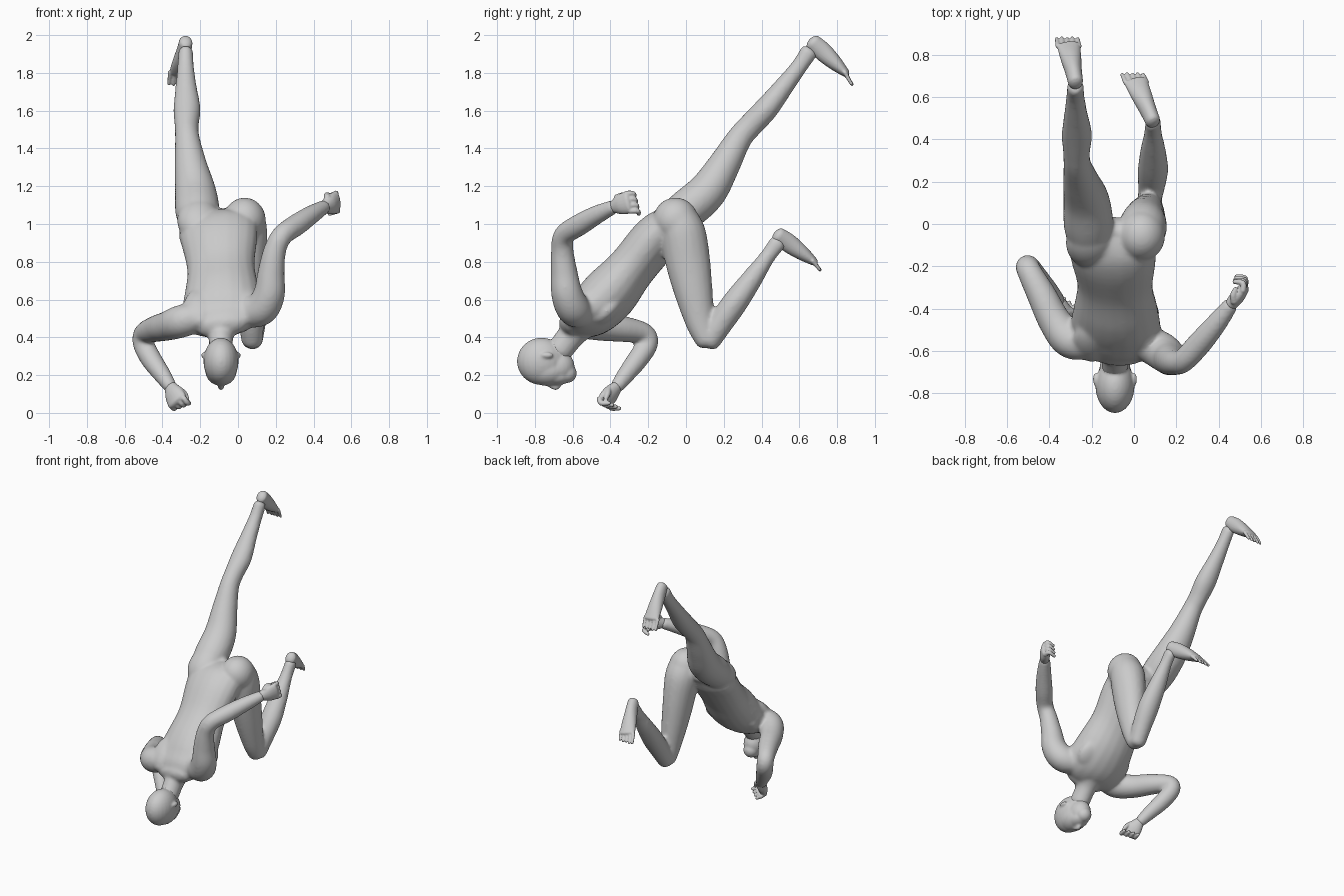
import bpy, bmesh, math
from mathutils import Vector, Matrix

X = Vector((1, 0, 0))
SIDES = 20
bm = bmesh.new()


def catmull(p, i, f):
    a, b, c, d = (p[max(0, min(len(p) - 1, i + k))] for k in (-1, 0, 1, 2))
    return [0.5 * (2 * q + (r - o) * f + (2 * o - 5 * q + 4 * r - s) * f * f
                   + (3 * q - o - 3 * r + s) * f ** 3) for o, q, r, s in zip(a, b, c, d)]


def loft(stations, hint=X, dome=0.7, steps=5):
    """Smooth closed tube through stations (x, y, z, half width, half depth)."""
    st = [s if len(s) == 5 else s + (s[3],) for s in stations]
    pts = [catmull(st, i, k / steps) for i in range(len(st) - 1) for k in range(steps)] + [list(st[-1])]
    cs = [Vector(p[:3]) for p in pts]
    rings = []
    for i, p in enumerate(pts):
        t = (cs[min(i + 1, len(cs) - 1)] - cs[max(i - 1, 0)]).normalized()
        rings.append((cs[i], t, p[3], p[4]))

    def cap(r, sign):
        c, t, a, b = r
        h = min(a, b) * dome
        return [(c + t * sign * h * math.sin(g), t, a * math.cos(g), b * math.cos(g)) for g in (0.5, 1.0, 1.4)]
    rings = cap(rings[0], -1)[::-1] + rings + cap(rings[-1], 1)
    loops = []
    for c, t, a, b in rings:
        s = (hint - t * hint.dot(t)).normalized()
        u = t.cross(s)
        loops.append([bm.verts.new(c + s * a * math.cos(g) + u * b * math.sin(g))
                      for g in (2 * math.pi * k / SIDES for k in range(SIDES))])
    for l, m in zip(loops, loops[1:]):
        for k in range(SIDES):
            n = (k + 1) % SIDES
            bm.faces.new((l[k], l[n], m[n], m[k]))
    bm.faces.new(loops[0][::-1])
    bm.faces.new(loops[-1])


def ball(c, r, tilt=0):
    m = Matrix.Translation(c) @ Matrix.Rotation(tilt, 4, 'X') @ Matrix.Diagonal((*r, 1))
    bmesh.ops.create_uvsphere(bm, u_segments=24, v_segments=16, radius=1, matrix=m)


def finish(name, voxel, iterations):
    """Fuse everything built so far into one smooth object."""
    mesh = bpy.data.meshes.new(name)
    bmesh.ops.recalc_face_normals(bm, faces=bm.faces)
    bm.to_mesh(mesh)
    bm.clear()
    ob = bpy.data.objects.new(name, mesh)
    bpy.context.collection.objects.link(ob)
    rm = ob.modifiers.new("fuse", 'REMESH')
    rm.mode = 'VOXEL'
    rm.voxel_size = voxel
    rm.use_smooth_shade = True
    sm = ob.modifiers.new("soften", 'SMOOTH')
    sm.factor = .5
    sm.iterations = iterations


# torso, pelvis to shoulders
loft([(-.10, -.02, 1.02, .13, .07), (-.105, -.09, .975, .205, .115), (-.098, -.17, .91, .203, .127),
      (-.09, -.29, .765, .18, .127), (-.085, -.40, .635, .20, .147), (-.085, -.49, .545, .215, .137),
      (-.085, -.57, .49, .20, .105), (-.085, -.615, .46, .14, .07)], Vector((1, -.1, .12)))
for x, z in ((-.18, .525), (.01, .54)):
    ball((x, -.42, z), (.11, .11, .055), .75)          # chest muscles
for x, z in ((-.20, .555), (.03, .57)):
    ball((x, -.555, z), (.09, .13, .06), .85)          # shoulder blades
ball((.035, -.055, 1.02), (.113, .12, .12))            # buttocks
ball((-.21, -.09, 1.02), (.113, .14, .09), .8)
loft([(-.085, -.53, .50, .13, .10), (-.09, -.60, .42, .070, .075), (-.09, -.67, .33, .064, .07)])  # neck

# bent leg
loft([(.035, -.04, 1.035, .107, .10), (.042, -.015, .95, .114, .12), (.05, .01, .80, .102, .119),
      (.06, .04, .64, .087, .102), (.07, .075, .48, .068, .078), (.075, .11, .385, .058, .062)])
loft([(.075, .125, .38, .056, .058), (.083, .18, .47, .064, .066), (.09, .26, .585, .072, .068),
      (.09, .35, .71, .060, .056), (.09, .43, .825, .042, .042), (.09, .485, .90, .038, .046)])
# straight leg
loft([(-.215, -.11, .99, .09, .09), (-.215, -.01, 1.065, .117, .107), (-.225, .11, 1.17, .110, .104),
      (-.25, .20, 1.31, .087, .086), (-.268, .28, 1.45, .066, .068), (-.272, .34, 1.52, .064, .065),
      (-.27, .425, 1.61, .072, .064), (-.275, .52, 1.73, .056, .052), (-.277, .60, 1.835, .044, .044),
      (-.277, .65, 1.91, .040, .048)])
# raised arm
loft([(.03, -.55, .53, .08), (.12, -.595, .55, .090), (.165, -.63, .63, .084), (.175, -.645, .74, .072),
      (.195, -.655, .86, .060), (.235, -.645, .94, .056), (.31, -.565, .995, .058),
      (.39, -.47, 1.05, .050), (.455, -.385, 1.09, .038)], Vector((1, .3, 0)))
# lowered arm
loft([(-.20, -.56, .51, .077), (-.30, -.55, .485, .087), (-.375, -.46, .46, .078), (-.435, -.34, .445, .070),
      (-.495, -.225, .42, .058), (-.50, -.205, .365, .057), (-.46, -.255, .285, .056),
      (-.40, -.32, .20, .047), (-.36, -.365, .14, .037)], Vector((1, .3, 0)))
finish("body", .01, 12)

# head
ball((-.09, -.765, .273), (.093, .130, .125))
ball((-.09, -.735, .225), (.084, .115, .082))
ball((-.09, -.675, .245), (.072, .085, .085), .3)      # jaw
ball((-.09, -.63, .21), (.052, .052, .052))            # chin
ball((-.09, -.69, .195), (.064, .085, .050))           # face front
loft([(-.09, -.74, .155, .010), (-.09, -.69, .134, .015), (-.09, -.67, .155, .014)])  # nose
loft([(-.09, -.68, .32, .058, .066), (-.09, -.62, .40, .060, .066)])
for s in (-1, 1):
    ball((-.09 + s * .091, -.735, .305), (.014, .034, .016))   # ears
finish("head", .006, 14)


def foot(heel, toe, drop):
    """Foot from heel to toe, with five small toes."""
    h, t = Vector(heel), Vector(toe)
    loft([(*h.lerp(t, f), w, d) for f, w, d in
          ((.04, .036, .044), (.3, .040, .050), (.65, .050, .040), (.95, .055, .022))])
    d = (t - h).normalized()
    for k in range(5):
        a = t + X * (k - 2) * .025 - d * .02
        b = a + d * (.05 + .005 * (k % 2)) + Vector((0, 0, -drop))
        loft([(*a, .012), (*b, .009)], steps=2)


foot((.092, .48, .945), (.003, .685, .795), .02)
foot((-.275, .665, 1.968), (-.312, .855, 1.79), .03)
finish("feet", .005, 4)


def hand(wrist, knuckle, across, curl, reach, thumb):
    """Palm, four curled fingers and a thumb."""
    w, k = Vector(wrist), Vector(knuckle)
    a, c = Vector(across).normalized(), Vector(curl).normalized()
    d = (k - w).normalized()
    loft([(*w, .036, .030), (*w.lerp(k, .5), .055, .034), (*k, .060, .026)], a)
    for i in range(4):
        p = k + a * (i - 1.5) * .032
        q = p + d * reach + c * .025
        r = q + c * .04 - d * .014
        loft([(*p, .015), (*q, .014), (*r, .011)], a, steps=3)
    p = w.lerp(k, .3) + a * thumb * .04
    q = p + a * thumb * .015 + d * .03 + c * .025
    loft([(*p, .018), (*q, .016), (*(q + d * .035 + c * .012), .011)], a + c * .3, steps=3)


hand((.46, -.38, 1.093), (.52, -.305, 1.115), (-.1, -.25, 1), (-.8, .4, -.3), .035, 1)
hand((-.355, -.37, .135), (-.322, -.43, .062), (.8, -.6, .3), (.3, .7, -.2), .024, 1)
finish("hands", .005, 4)
